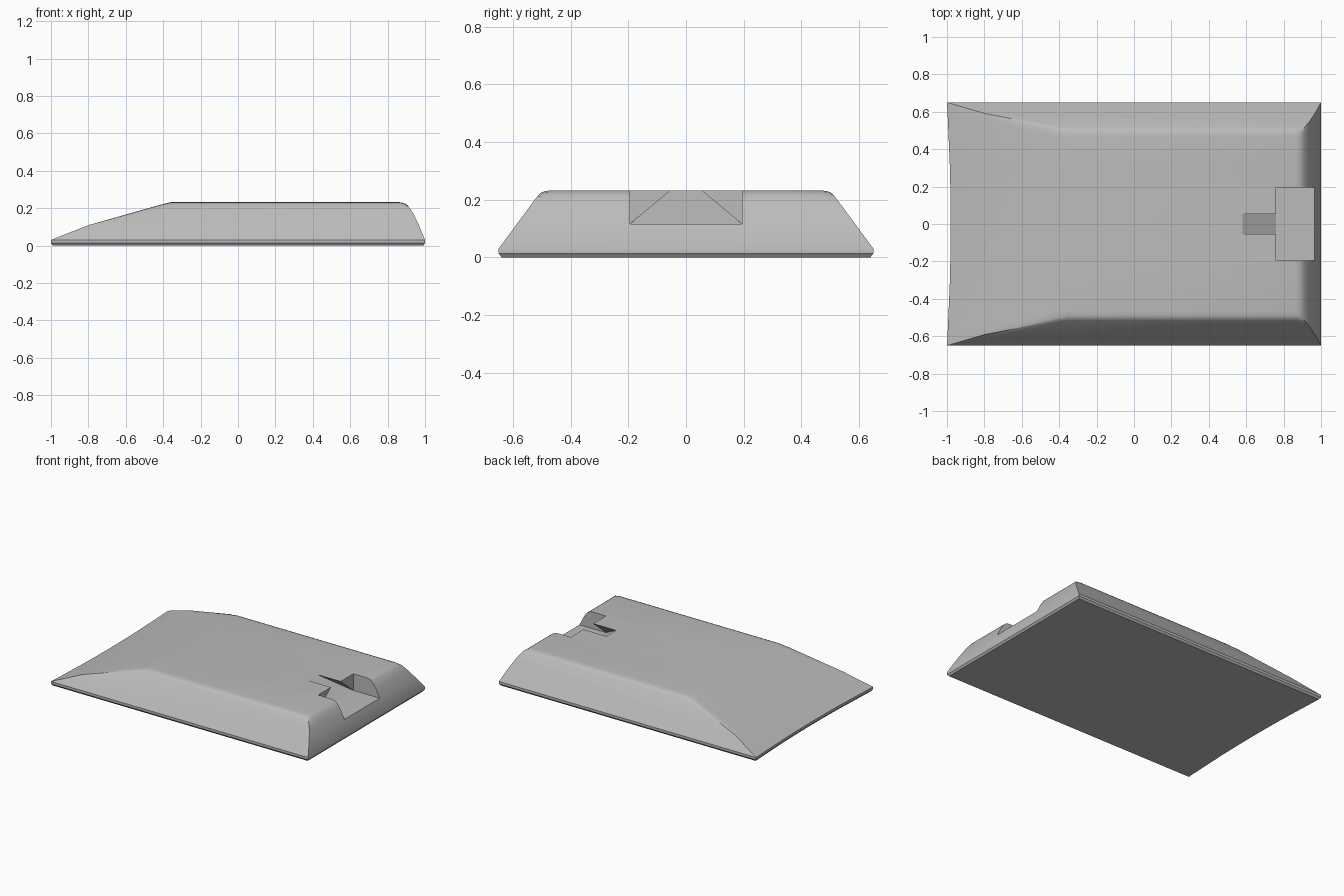
import bpy
import bmesh

cube = bpy.data.objects.get("Cube")
if cube:
    bpy.data.objects.remove(cube, do_unlink=True)

RIM = 0.03       # height of the lower rim
CREST = 0.212    # where the flanks begin to round over
SLOT, POCKET, FLOOR = 0.05, 0.195, 0.115

grey = bpy.data.materials.new("grey")
grey.use_nodes = True
colour = (0.5, 0.5, 0.5, 1)
grey.diffuse_color = colour
grey.node_tree.nodes["Principled BSDF"].inputs["Base Color"].default_value = colour


def make_object(name, bm):
    bmesh.ops.recalc_face_normals(bm, faces=bm.faces[:])
    mesh = bpy.data.meshes.new(name)
    bm.to_mesh(mesh)
    bm.free()
    mesh.materials.append(grey)
    obj = bpy.data.objects.new(name, mesh)
    bpy.context.collection.objects.link(obj)
    return obj


def half_width(z):
    return 0.65 - 0.14 * (z - RIM) / 0.19


def cross_row(x, z):
    """Points across the body, rounded at both flanks near the top."""
    low = min(z, CREST)
    w, rise = half_width(low), z - low
    half = [(w, low), (w - 0.012, low + rise * 0.6), (w - 0.028, low + rise * 0.9),
            (w - 0.05, z), (0.3, z), (0.15, z)]
    row = [(-y, h) for y, h in half] + [(0, z)] + half[::-1]
    bow = 0.02 * max(0, -0.6 - x) / 0.4      # slightly hollow thin edge
    return [(x + bow * (1 - (y / 0.65) ** 2), y, h) for y, h in row]


# Body: long profile from thin edge to blunt end
profile = [(-1, RIM), (-0.8, 0.11), (-0.42, 0.217), (-0.36, 0.232), (0.865, 0.232),
           (0.89, 0.227), (0.91, 0.212), (0.935, 0.175), (0.965, FLOOR), (1, RIM)]
bm = bmesh.new()
rows = [[bm.verts.new(p) for p in cross_row(x, z)] for x, z in profile]
for a, b in zip(rows, rows[1:]):
    for i in range(len(a) - 1):
        bm.faces.new((a[i], a[i + 1], b[i + 1], b[i]))

# Flat sloping flanks
for side in (0, -1):
    bm.faces.new([row[side] for row in rows])

# Lower rim and underside
ring = rows[0] + rows[-1][::-1]
for z, scale in ((0.013, 1), (0, 0.984)):
    lower = [bm.verts.new((v.co.x * (scale if scale == 1 else 0.99),
                           v.co.y * scale, z)) for v in ring]
    for i in range(len(ring)):
        j = (i + 1) % len(ring)
        bm.faces.new((ring[i], ring[j], lower[j], lower[i]))
    ring = lower
bm.faces.new(ring)
body = make_object("wedge_body", bm)


def hull_cutter(name, points):
    bm = bmesh.new()
    verts = [bm.verts.new((x, s * y, z)) for x, y, z in points for s in (-1, 1)]
    bmesh.ops.convex_hull(bm, input=verts)
    obj = make_object(name, bm)
    obj.hide_render = True
    return obj


# Open pocket in the blunt end, and an undercut ramp leading into it
pocket = hull_cutter("pocket_cutter", [(x, POCKET, z) for x in (0.76, 1.1)
                                       for z in (FLOOR, 0.4)])
ramp = hull_cutter("ramp_cutter", [(0.575, SLOT, 0.235), (0.78, SLOT, 0.235),
                                   (0.76, POCKET, FLOOR), (0.78, POCKET, FLOOR)])
bpy.context.view_layer.objects.active = body
for cutter in (pocket, ramp):
    mod = body.modifiers.new(cutter.name, "BOOLEAN")
    mod.operation = "DIFFERENCE"
    mod.solver = "EXACT"
    mod.object = cutter
    bpy.ops.object.modifier_apply(modifier=mod.name)
    bpy.data.objects.remove(cutter, do_unlink=True)

# Smooth rounded crest, crisp flank and pocket edges
bpy.ops.object.select_all(action="DESELECT")
body.select_set(True)
bpy.ops.object.shade_smooth_by_angle(angle=0.5)
